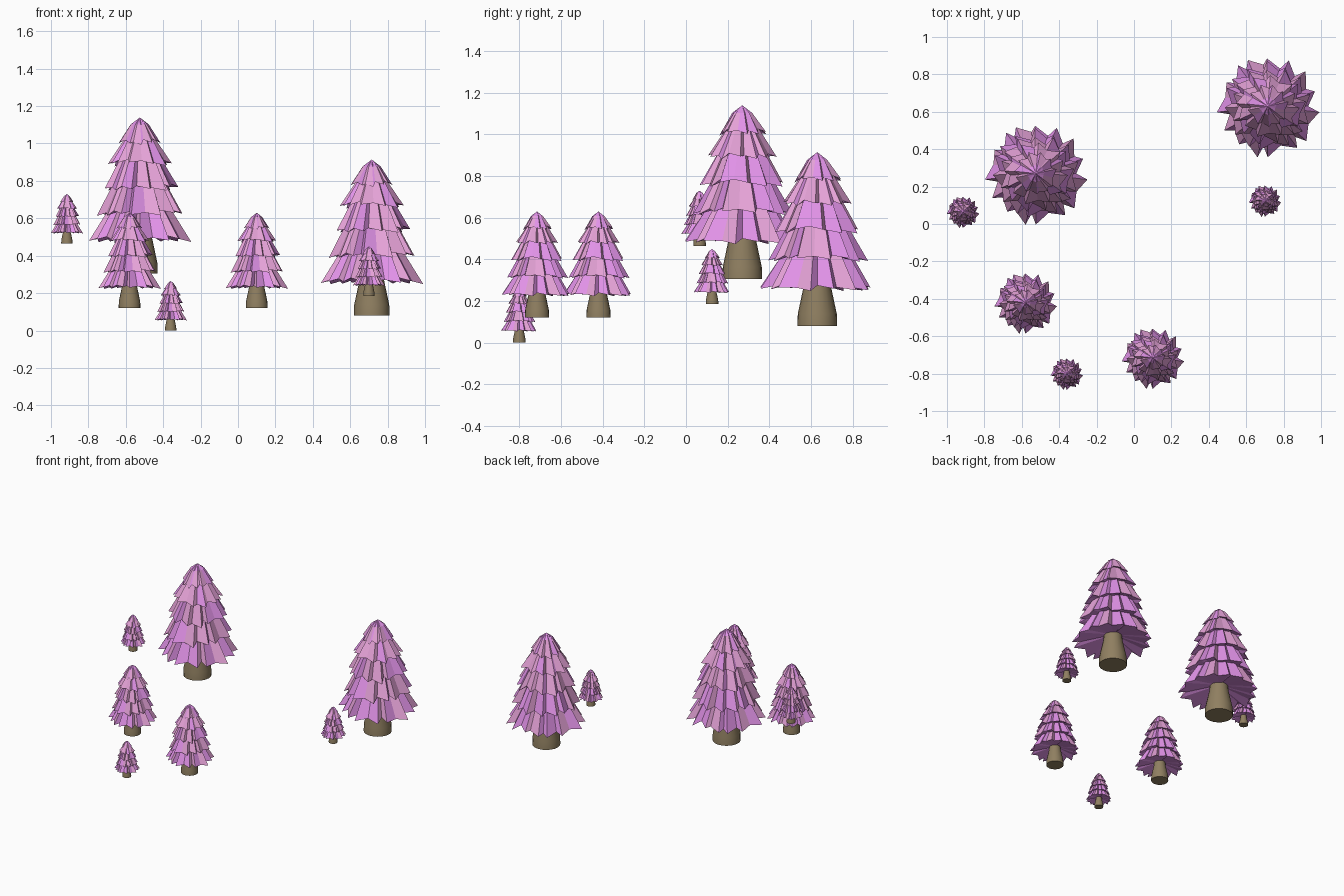
import bpy, bmesh, math, random

if "Cube" in bpy.data.objects:
    bpy.data.objects.remove(bpy.data.objects["Cube"])

random.seed(11)


def material(name, rgb):
    m = bpy.data.materials.new(name)
    m.diffuse_color = (*rgb, 1)
    m.use_nodes = True
    m.node_tree.nodes["Principled BSDF"].inputs["Base Color"].default_value = m.diffuse_color
    return m


PINK = material("soft pink", (0.78, 0.36, 0.68))
ORCHID = material("orchid", (0.76, 0.29, 0.81))
BARK = material("bark", (0.28, 0.215, 0.12))


def bridge(bm, lower, upper, pick):
    n = len(lower)
    for i in range(n):
        j = (i + 1) % n
        f = bm.faces.new((lower[i], lower[j], upper[j], upper[i]))
        f.material_index = pick(i)


def skirt(bm, z0, r0, z1, r1, phase, panels):
    """Closed pleated skirt: each wide panel swings out to a pointed tip, then steps back in."""
    lower, upper = [], []
    step = math.tau / panels
    for p in range(panels):
        r = r0 * random.uniform(0.93, 1.03)
        dz = random.uniform(-0.015, 0.012)
        tip_at = random.choice((0.25, 0.72, 0.78))
        # inner notch, then the outer tip of this panel
        for frac, inset, lift in ((0.0, random.uniform(0.78, 0.86), 0.018), (tip_at, 1.0, 0.0)):
            a = phase + (p + frac) * step
            c, s = math.cos(a), math.sin(a)
            lower.append(bm.verts.new((r * inset * c, r * inset * s, z0 + dz + lift)))
            k = r1 * (1.06 if inset == 1.0 else 0.9)
            upper.append(bm.verts.new((k * c, k * s, z1)))
    tones = [random.random() < 0.42 for _ in lower]
    bridge(bm, lower, upper, lambda i: int(tones[i]))
    tip = bm.verts.new((0, 0, z1 + r1 * 0.8))
    hub = bm.verts.new((0, 0, z0 + 0.07))
    n = len(lower)
    for i in range(n):
        j = (i + 1) % n
        bm.faces.new((upper[i], upper[j], tip)).material_index = 1
        bm.faces.new((lower[j], lower[i], hub)).material_index = 1


def foliage_mesh():
    bm = bmesh.new()
    # bottom height, bottom radius, top height, top radius, panel count of each tier
    tiers = [(0.215, 0.325, 0.47, 0.155, 15), (0.38, 0.290, 0.63, 0.135, 14),
             (0.545, 0.25, 0.77, 0.11, 13), (0.70, 0.205, 0.89, 0.075, 12),
             (0.835, 0.140, 0.955, 0.055, 11)]
    for i, t in enumerate(tiers):
        skirt(bm, *t[:4], i * 0.37, t[4])
    me = bpy.data.meshes.new("foliage")
    bm.to_mesh(me)
    bm.free()
    me.materials.append(PINK)
    me.materials.append(ORCHID)
    return me


def trunk_mesh(sides=20):
    bm = bmesh.new()
    rings = [[bm.verts.new((r * math.cos(math.tau * i / sides),
                            r * math.sin(math.tau * i / sides), z)) for i in range(sides)]
             for z, r in ((0, 0.114), (0.07, 0.112), (0.23, 0.078), (0.32, 0.07))]
    for a, b in zip(rings, rings[1:]):
        bridge(bm, a, b, lambda i: 0)
    for f in bm.faces:
        f.smooth = True
    for ring in (rings[0][::-1], rings[-1]):
        cap = bm.faces.new(ring)
        for e in cap.edges:
            e.smooth = False
    me = bpy.data.meshes.new("trunk")
    bm.to_mesh(me)
    bm.free()
    me.materials.append(BARK)
    return me


# All trees share the same foliage and trunk: x, y, base z, height
foliage, trunk = foliage_mesh(), trunk_mesh()
trees = [(-0.525, 0.27, 0.305, 0.835), (0.715, 0.63, 0.08, 0.835),
         (-0.58, -0.42, 0.12, 0.51), (0.10, -0.715, 0.12, 0.51),
         (-0.36, -0.80, 0.0, 0.265), (0.70, 0.125, 0.185, 0.265),
         (-0.915, 0.065, 0.465, 0.265)]
for x, y, z, h in trees:
    for name, me in (("tree_foliage", foliage), ("tree_trunk", trunk)):
        ob = bpy.data.objects.new(name, me)
        ob.location = (x, y, z)
        ob.scale = (h, h, h)
        bpy.context.collection.objects.link(ob)
